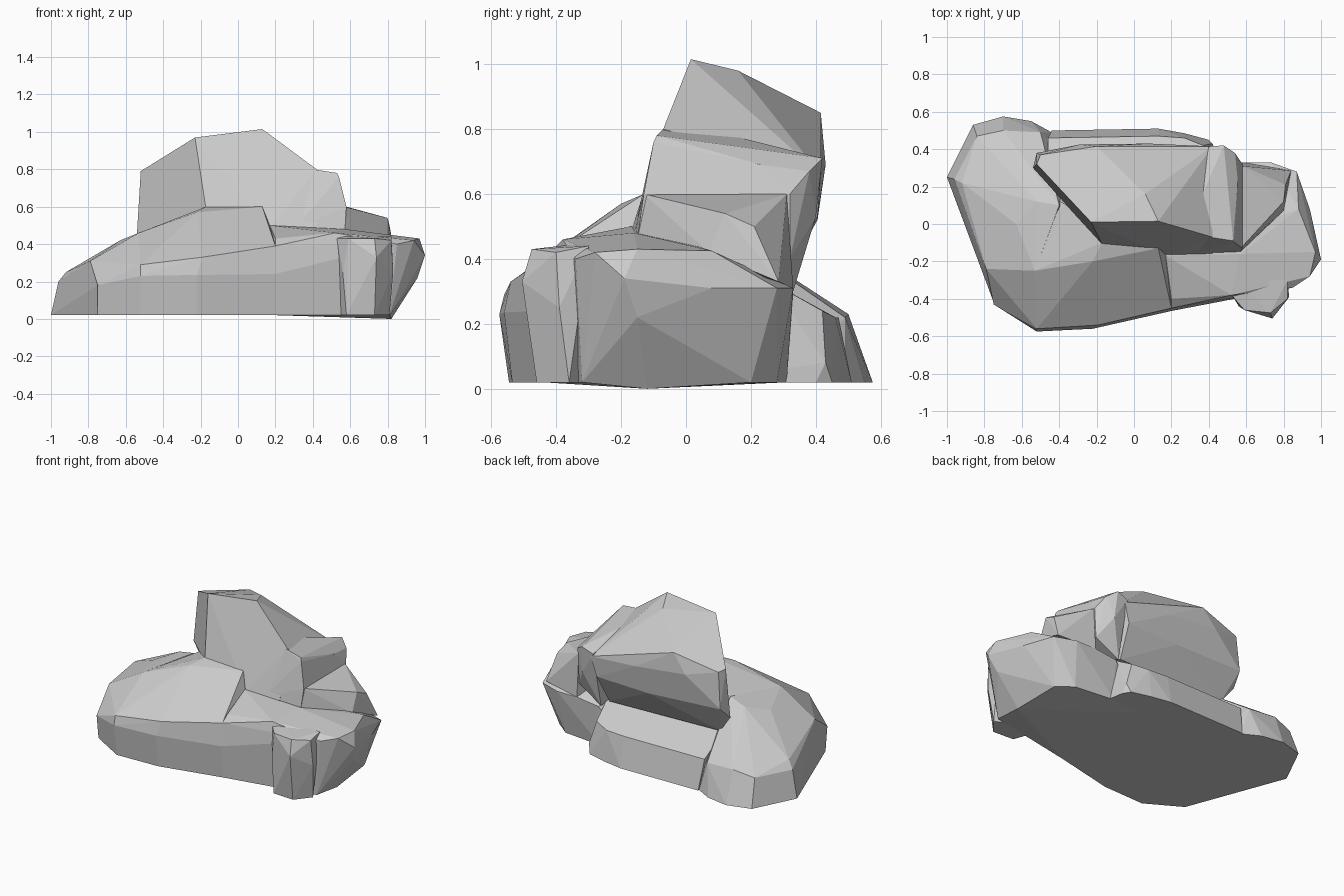
import bpy, bmesh, math


def rock(name, points, foot=(), foot_z=0.02):
    """Faceted boulder: convex hull of a few corner points plus a flat footprint."""
    bm = bmesh.new()
    for p in points:
        bm.verts.new(p)
    for x, y in foot:
        bm.verts.new((x, y, foot_z))
    res = bmesh.ops.convex_hull(bm, input=bm.verts[:])
    junk = {v for v in res["geom_interior"] + res["geom_unused"]
            if isinstance(v, bmesh.types.BMVert) and v.is_valid}
    bmesh.ops.delete(bm, geom=list(junk), context='VERTS')
    # merge nearly flat triangles into broad facets
    bmesh.ops.dissolve_limit(bm, angle_limit=math.radians(3),
                             verts=bm.verts[:], edges=bm.edges[:])
    bmesh.ops.recalc_face_normals(bm, faces=bm.faces[:])
    me = bpy.data.meshes.new(name)
    bm.to_mesh(me)
    bm.free()
    ob = bpy.data.objects.new(name, me)
    bpy.context.collection.objects.link(ob)
    return ob


# sloping front of the base
rock("front_slope", [
    (-.75, -.43, .18), (-.52, -.575, .23), (-.22, -.56, .235), (.2, -.465, .24),
    (-.52, -.56, .29), (-.19, -.54, .33), (.2, -.45, .39),
    (-.79, -.24, .31), (-.53, -.25, .46), (-.22, -.2, .57),
    (-.17, -.1, .6), (.13, -.13, .6), (.17, -.17, .5), (-.36, .1, .51), (.15, .2, .4)],
    [(-.75, -.41), (-.52, -.545), (-.22, -.535), (.2, -.44), (.2, .3), (-.7, .3)])

# low lobe on the left, running to the back
rock("left_lobe", [
    (-.96, .24, .2), (-.92, .22, .25), (-.84, .18, .29), (-.84, .47, .2),
    (-.7, .5, .23), (-.5, .49, .22), (-.6, .42, .265), (-.79, -.24, .31),
    (-.75, -.42, .18), (-.53, -.25, .46), (-.63, 0, .42), (-.52, .12, .46),
    (-.53, .27, .36), (-.4, .1, .49)],
    [(-1, .25), (-.95, .12), (-.8, -.2), (-.86, .53), (-.7, .575), (-.55, .55),
     (-.44, .49), (-.75, -.41), (-.3, -.3), (-.3, .3)])

# flat-topped lobe on the right, undercut towards the ground
rock("right_lobe", [
    (.2, -.465, .24), (.2, -.45, .39), (.2, -.4, .43), (.17, -.17, .5),
    (.53, -.39, .24), (.52, -.38, .46), (.57, -.16, .48), (.85, -.34, .4),
    (.94, -.28, .42), (1, -.19, .34), (.97, -.15, .43), (.94, .08, .31),
    (.88, .08, .425), (.96, -.15, .22), (.87, .28, .31), (.73, .33, .31),
    (.58, .33, .31), (.42, .33, .29), (.82, -.12, 0)],
    [(.2, -.44), (.53, -.37), (.81, -.32), (.8, .2), (.7, .28), (.42, .31), (.2, .28)])

# upright block at the front right corner
rock("front_right_block", [
    (.53, -.39, .43), (.56, -.44, .25), (.59, -.46, .43), (.73, -.475, .43),
    (.74, -.505, .33), (.82, -.4, .42), (.83, -.39, .25), (.82, -.3, .44),
    (.55, -.3, .45)],
    [(.58, -.45), (.73, -.46), (.81, -.36), (.55, -.37), (.6, -.25)])

# low ledge along the back
rock("back_ledge", [
    (-.46, .46, .22), (.13, .47, .22), (.27, .46, .22), (.37, .42, .24),
    (-.46, .26, .33), (.4, .26, .33), (.42, .43, .08)],
    [(-.44, .5), (.13, .51), (.27, .485), (.4, .45), (.43, .4), (.5, 0), (-.4, 0)])

# main peak, leaning back over the ledge, with two diagonal creases
rock("peak", [
    (-.23, .01, .97), (.13, .015, 1.015), (.06, .16, .98), (-.03, .28, .91),
    (-.2, .415, .85), (.42, -.07, .8), (.34, .1, .8), (.09, .28, .82),
    (-.29, .425, .73), (.08, .43, .69), (.42, .415, .66),
    (-.52, .32, .79), (-.5, .37, .78), (-.17, -.11, .58),
    (.13, -.13, .6), (.17, -.17, .48), (.42, -.16, .48),
    (-.54, .3, .46), (-.52, .38, .54), (0, .405, .52), (.38, .405, .53),
    (-.45, .28, .34), (.36, .3, .33), (-.1, 0, .4)])

# lower shoulder right of the peak
rock("peak_shoulder", [
    (.4, -.07, .8), (.53, -.09, .78), (.54, -.1, .76), (.58, -.13, .6),
    (.57, -.15, .46), (.3, -.16, .48), (.34, .1, .79), (.4, .415, .68),
    (.48, .42, .71), (.54, .38, .67), (.555, .23, .69), (.58, .32, .6),
    (.49, .4, .53), (.57, .32, .4), (.4, .33, .3)])

# small block resting against the shoulder
rock("side_block", [
    (.57, -.13, .6), (.8, .12, .54), (.8, .07, .42), (.57, -.15, .46),
    (.58, .31, .6), (.81, .21, .5), (.84, .285, .33), (.58, .33, .31),
    (.5, .1, .38)])
